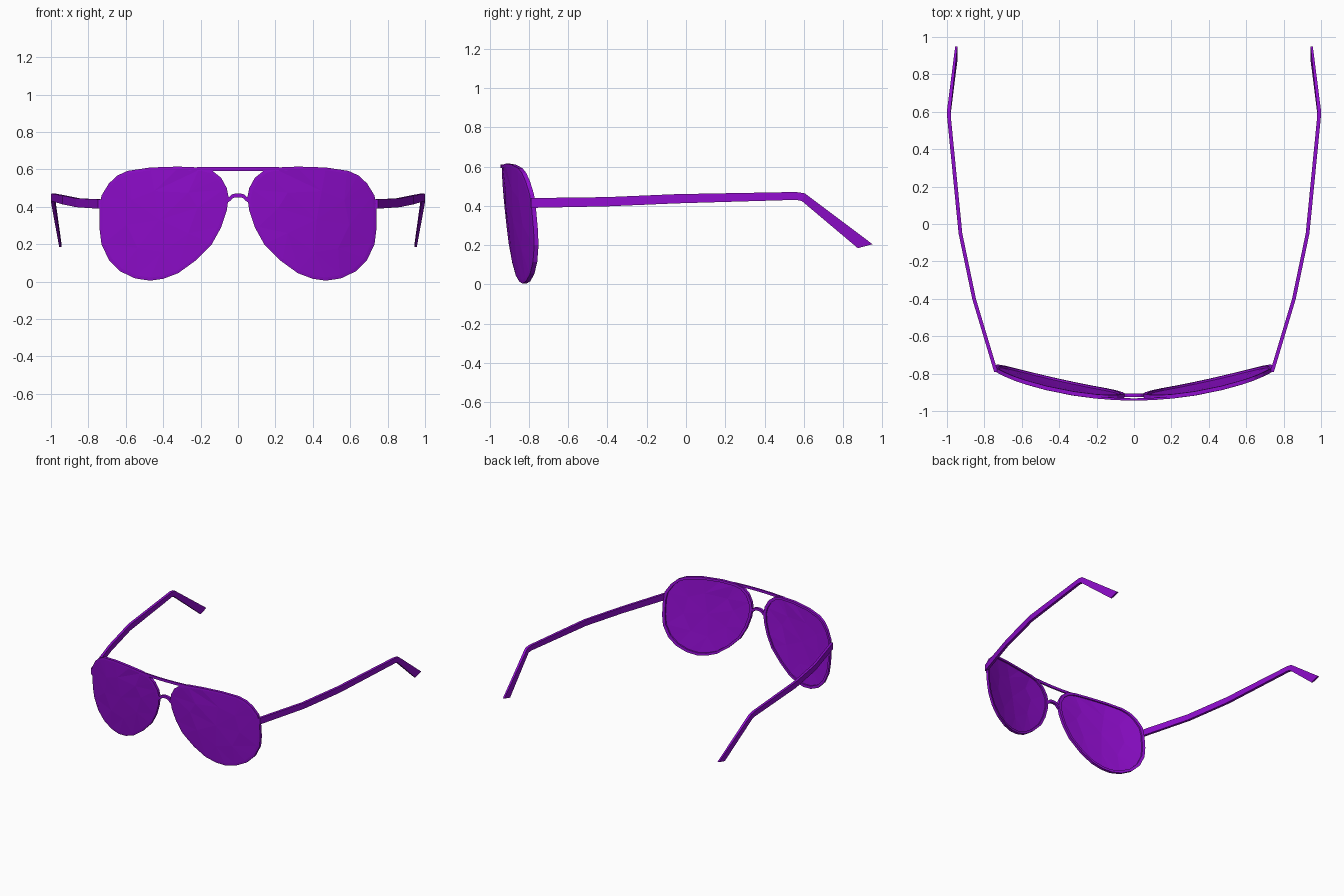
import bpy, bmesh
from mathutils import Vector

cube = bpy.data.objects.get("Cube")
if cube:
    bpy.data.objects.remove(cube, do_unlink=True)

purple = bpy.data.materials.new("purple")
purple.use_nodes = True
COLOUR = (0.28, 0.004, 0.62, 1)
purple.diffuse_color = COLOUR
purple.node_tree.nodes["Principled BSDF"].inputs["Base Color"].default_value = COLOUR


def finish(name, bm, mirror=False):
    """Turn a bmesh into a flat shaded object, mirrored across x if asked."""
    bmesh.ops.recalc_face_normals(bm, faces=bm.faces)
    mesh = bpy.data.meshes.new(name)
    bm.to_mesh(mesh)
    bm.free()
    mesh.materials.append(purple)
    ob = bpy.data.objects.new(name, mesh)
    bpy.context.collection.objects.link(ob)
    if mirror:
        ob.modifiers.new("mirror", 'MIRROR')
    return ob


def loft(name, sections, closed=False, mirror=False):
    """Bridge rings of points; cap the ends unless the loop is closed."""
    bm = bmesh.new()
    rings = [[bm.verts.new(p) for p in s] for s in sections]
    n = len(rings[0])
    pairs = list(zip(rings, rings[1:]))
    if closed:
        pairs.append((rings[-1], rings[0]))
    else:
        bm.faces.new(rings[0])
        bm.faces.new(rings[-1])
    for a, b in pairs:
        for i in range(n):
            j = (i + 1) % n
            bm.faces.new((a[i], a[j], b[j], b[i]))
    return finish(name, bm, mirror)


def front_y(x, z):
    """Wrapped and tilted surface on which the front lies."""
    return -0.938 + 0.25 * x * x + 0.09 * (0.61 - z)


def on_front(p, offset):
    return Vector((p.x, front_y(p.x, p.y) + offset, p.y))


# Teardrop outline of one lens, as x and z
OUTLINE = [Vector(p) for p in (
    (.14, .595), (.09, .555), (.06, .50), (.05, .45), (.06, .38), (.09, .29),
    (.14, .20), (.23, .11), (.32, .045), (.40, .015), (.47, .005), (.55, .017),
    (.63, .055), (.69, .115), (.73, .20), (.74, .28), (.74, .40), (.73, .46),
    (.69, .525), (.645, .567), (.59, .592), (.47, .61), (.32, .615), (.20, .61))]
CENTRE = Vector((.42, .33))


def scaled(p, f):
    return CENTRE + (p - CENTRE) * f


# Rims: a rectangular section swept round the outline
rim = []
for p in OUTLINE:
    q = scaled(p, 0.94)
    rim.append([on_front(p, -.005), on_front(p, .017),
                on_front(q, .017), on_front(q, -.007)])
loft("lens_rims", rim, closed=True, mirror=True)

# Lenses: shallow faceted discs filling the rims
bm = bmesh.new()
for offset in (-.007, .006):
    outer = [bm.verts.new(on_front(scaled(p, .95), offset)) for p in OUTLINE]
    inner = [bm.verts.new(on_front(scaled(p, .55), offset - .004)) for p in OUTLINE[::3]]
    hub = bm.verts.new(on_front(CENTRE, offset - .006))
    for k, a in enumerate(inner):
        b = inner[(k + 1) % len(inner)]
        bm.faces.new((hub, a, b))
        o = [outer[(3 * k + i) % len(outer)] for i in range(4)]
        bm.faces.new((a, o[0], o[1]))
        bm.faces.new((a, o[1], o[2]))
        bm.faces.new((a, o[2], b))
        bm.faces.new((b, o[2], o[3]))
finish("lenses", bm, mirror=True)

# Brow bar joining the tops of the rims
bar = []
for x in (-.22, -.1, 0, .1, .22):
    y = front_y(x, .60) - .007
    bar.append([(x, y, .592), (x, y, .612), (x, y + .012, .612), (x, y + .012, .592)])
loft("brow_bar", bar)

# Arched nose bridge
half = [(.065, .435), (.048, .444), (.035, .457), (.015, .463)]
arch = [(-x, z) for x, z in half] + half[::-1]
bridge = []
for x, z in arch:
    inner_x, inner_z = x * .85, z - .02
    bridge.append([(x, -.926, z + .008), (x, -.906, z + .008),
                   (inner_x, -.906, inner_z + .008), (inner_x, -.926, inner_z + .008)])
loft("nose_bridge", bridge)

# Temple arms: centre x, then y and z of the top and bottom edges
ARM = [(.738, -.79, .44, -.79, .39), (.855, -.40, .445, -.40, .398),
       (.928, -.05, .46, -.05, .413), (.988, .56, .471, .56, .431),
       (.990, .605, .464, .59, .425), (.95, .95, .205, .875, .185)]
arms = []
for x, ty, tz, by, bz in ARM:
    w = .01 if x != .95 else .006
    arms.append([(x - w, ty, tz), (x + w, ty, tz), (x + w, by, bz), (x - w, by, bz)])
loft("temple_arms", arms, mirror=True)
